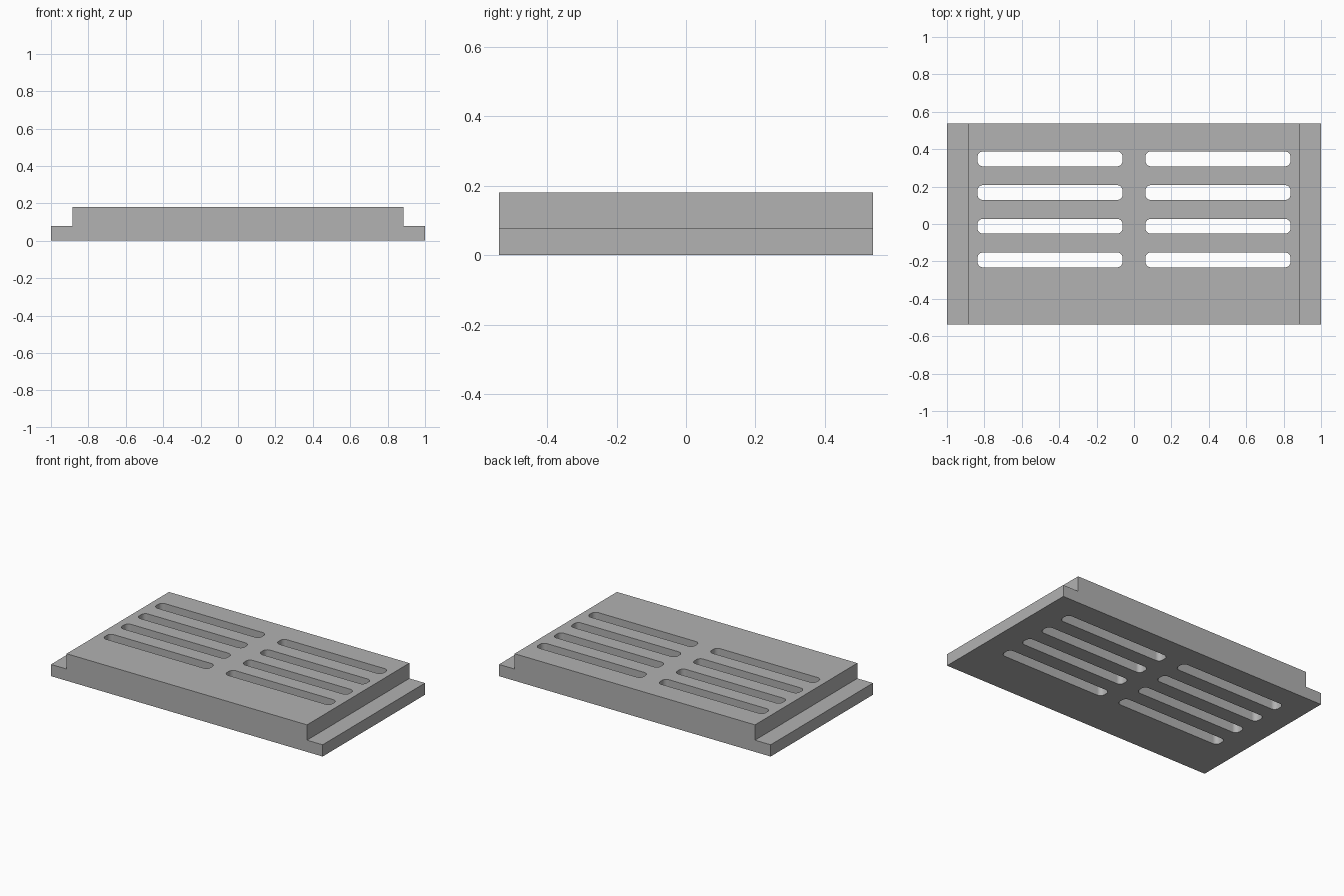
import bpy
import bmesh
from math import cos, sin, pi

cube = bpy.data.objects.get("Cube")
if cube:
    bpy.data.objects.remove(cube, do_unlink=True)

HALF_X, HALF_Y, HEIGHT = 1.0, 0.538, 0.18
STEP_X, STEP_Z = 0.885, 0.078

grey = bpy.data.materials.new("plain grey")
grey.use_nodes = True
colour = (0.445, 0.445, 0.445, 1)
grey.diffuse_color = colour
grey.node_tree.nodes["Principled BSDF"].inputs["Base Color"].default_value = colour


def extrude(bm, points, offset):
    """Turn a closed outline into a solid prism."""
    face = bm.faces.new([bm.verts.new(p) for p in points])
    result = bmesh.ops.extrude_face_region(bm, geom=[face])
    verts = [g for g in result["geom"] if isinstance(g, bmesh.types.BMVert)]
    bmesh.ops.translate(bm, verts=verts, vec=offset)


def make_object(name, bm):
    bmesh.ops.recalc_face_normals(bm, faces=bm.faces)
    mesh = bpy.data.meshes.new(name)
    bm.to_mesh(mesh)
    bm.free()
    mesh.materials.append(grey)
    obj = bpy.data.objects.new(name, mesh)
    bpy.context.collection.objects.link(obj)
    return obj


def rounded_outline(cx, cy, half_w, half_h, radius, z, steps=8):
    points = []
    for quarter, (sx, sy) in enumerate([(1, 1), (-1, 1), (-1, -1), (1, -1)]):
        for i in range(steps + 1):
            a = (quarter + i / steps) * pi / 2
            points.append((cx + sx * (half_w - radius) + radius * cos(a),
                           cy + sy * (half_h - radius) + radius * sin(a), z))
    return points


# Plate with a lower ledge along each side
bm = bmesh.new()
right_half = [(HALF_X, 0), (HALF_X, STEP_Z), (STEP_X, STEP_Z), (STEP_X, HEIGHT)]
profile = right_half + [(-x, z) for x, z in reversed(right_half)]
extrude(bm, [(x, -HALF_Y, z) for x, z in profile], (0, 2 * HALF_Y, 0))
plate = make_object("vent_plate", bm)

# Two columns of four rounded slots, set toward the back
bm = bmesh.new()
for side in (-1, 1):
    for row in range(4):
        outline = rounded_outline(side * 0.449, 0.348 - 0.18 * row,
                                  0.388, 0.04, 0.03, -0.1)
        extrude(bm, outline, (0, 0, 0.4))
cutter = make_object("slot_cutter", bm)

cut = plate.modifiers.new("slots", "BOOLEAN")
cut.operation = "DIFFERENCE"
cut.solver = "EXACT"
cut.object = cutter
bpy.context.view_layer.objects.active = plate
plate.select_set(True)
bpy.ops.object.modifier_apply(modifier=cut.name)
bpy.data.objects.remove(cutter, do_unlink=True)

# Smooth the slot corners and keep the plate edges sharp
bpy.ops.object.shade_smooth_by_angle(angle=pi / 6)
